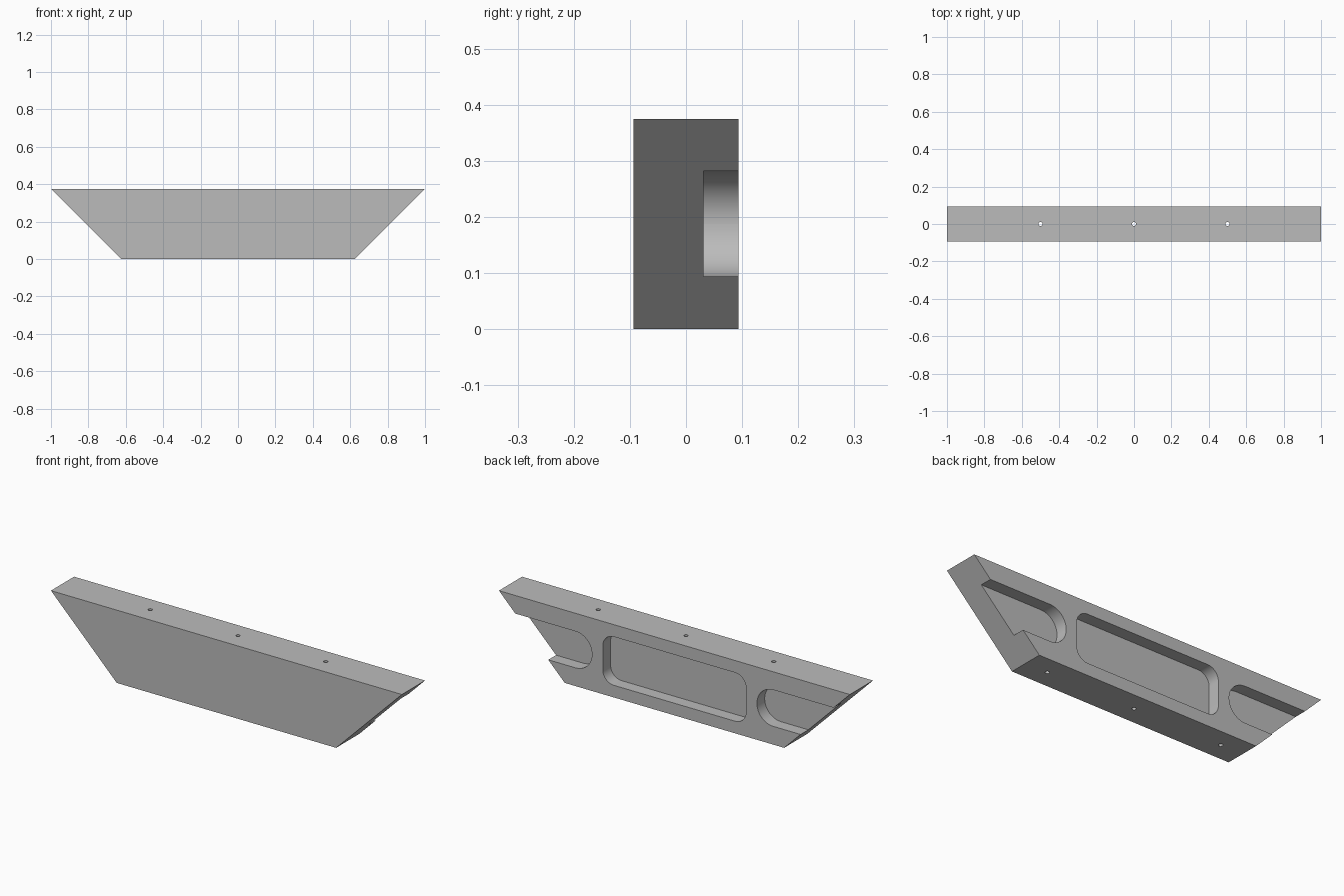
import bpy, bmesh, math
from mathutils import Vector

if "Cube" in bpy.data.objects:
    bpy.data.objects.remove(bpy.data.objects["Cube"], do_unlink=True)

HALF_DEPTH = 0.094
HEIGHT = 0.375
POCKET_FLOOR = 0.031

grey = bpy.data.materials.new("plain grey")
grey.use_nodes = True
colour = (0.5, 0.5, 0.5, 1)
grey.diffuse_color = colour
grey.node_tree.nodes["Principled BSDF"].inputs["Base Color"].default_value = colour


def extrude_profile(name, points, y0, y1):
    """Solid from an (x, z) outline, extruded along y."""
    bm = bmesh.new()
    face = bm.faces.new([bm.verts.new((x, y0, z)) for x, z in points])
    moved = bmesh.ops.extrude_face_region(bm, geom=[face])["geom"]
    verts = [g for g in moved if isinstance(g, bmesh.types.BMVert)]
    bmesh.ops.translate(bm, verts=verts, vec=Vector((0, y1 - y0, 0)))
    bmesh.ops.recalc_face_normals(bm, faces=bm.faces)
    mesh = bpy.data.meshes.new(name)
    bm.to_mesh(mesh)
    bm.free()
    mesh.materials.append(grey)
    obj = bpy.data.objects.new(name, mesh)
    bpy.context.collection.objects.link(obj)
    return obj


def rounded_rect(x0, x1, z0, z1, r, steps=12):
    """Outline of a rectangle with rounded corners."""
    corners = [(x1 - r, z1 - r), (x0 + r, z1 - r), (x0 + r, z0 + r), (x1 - r, z0 + r)]
    points = []
    for i, (cx, cz) in enumerate(corners):
        for s in range(steps + 1):
            a = math.pi / 2 * (i + s / steps)
            points.append((cx + r * math.cos(a), cz + r * math.sin(a)))
    return points


# Trapezoid block with mitred ends
block = extrude_profile("mitred_block",
                        [(-0.625, 0), (0.625, 0), (1, HEIGHT), (-1, HEIGHT)],
                        -HALF_DEPTH, HALF_DEPTH)

# Central pocket in the back
cutters = [extrude_profile("pocket_cutter",
                           rounded_rect(-0.408, 0.408, 0.0625, 0.3125, 0.0625),
                           POCKET_FLOOR, 0.2)]

# Round-ended slots running out through both mitred ends
for side in (-1, 1):
    outline = rounded_rect(0.47, 1.4, 0.094, 0.282, 0.0935)
    cutters.append(extrude_profile("slot_cutter", [(side * x, z) for x, z in outline],
                                   POCKET_FLOOR, 0.2))

# Vertical through holes
for x in (-0.5, 0, 0.5):
    bpy.ops.mesh.primitive_cylinder_add(vertices=24, radius=0.0104, depth=1,
                                        location=(x, 0, HEIGHT / 2))
    hole = bpy.context.object
    hole.name = "hole_cutter"
    hole.data.materials.append(grey)
    cutters.append(hole)

# Cut the block, then drop the cutters
bpy.ops.object.select_all(action="DESELECT")
block.select_set(True)
bpy.context.view_layer.objects.active = block
for cutter in cutters:
    mod = block.modifiers.new("cut", "BOOLEAN")
    mod.operation = "DIFFERENCE"
    mod.solver = "EXACT"
    mod.object = cutter
    bpy.ops.object.modifier_apply(modifier=mod.name)
for cutter in cutters:
    bpy.data.objects.remove(cutter, do_unlink=True)

bpy.ops.object.shade_smooth_by_angle(angle=math.radians(30))
